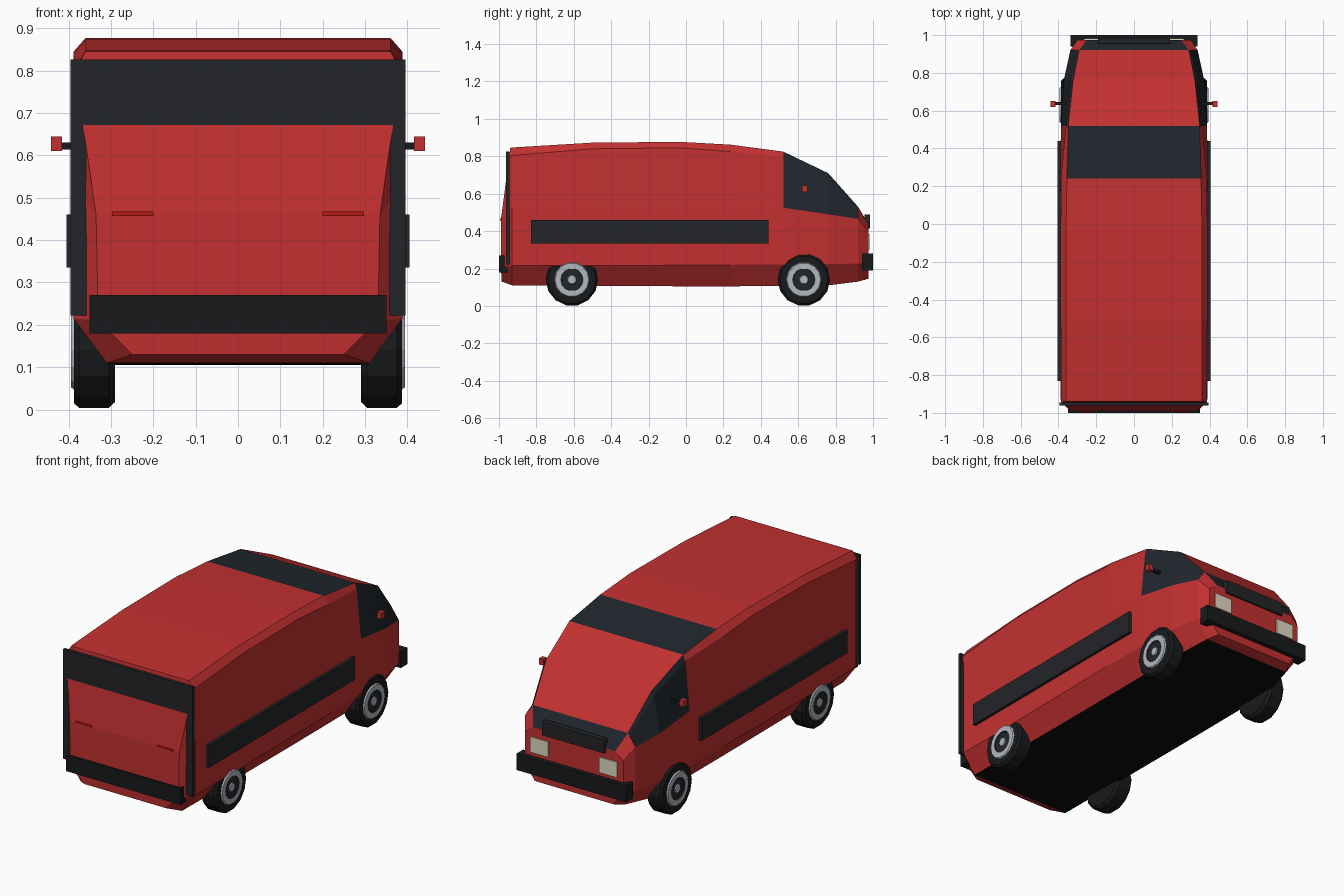
import bpy, bmesh
from math import cos, sin, pi

if "Cube" in bpy.data.objects:
    bpy.data.objects.remove(bpy.data.objects["Cube"])


def material(name, r, g, b):
    m = bpy.data.materials.new(name)
    m.diffuse_color = (r, g, b, 1)
    m.use_nodes = True
    m.node_tree.nodes["Principled BSDF"].inputs["Base Color"].default_value = m.diffuse_color
    return m


RED = material("red paint", 0.55, 0.03, 0.03)
GLASS = material("dark glass", 0.014, 0.02, 0.026)
BLACK = material("black underside", 0.004, 0.004, 0.005)
TRIM = material("dark trim", 0.017, 0.018, 0.021)
RUBBER = material("rubber", 0.009, 0.01, 0.011)
STEEL = material("wheel steel", 0.45, 0.48, 0.52)
LAMP = material("headlight", 0.75, 0.7, 0.55)
TAIL = material("tail light", 0.45, 0.01, 0.005)


def finish(bm, name, mats):
    bmesh.ops.recalc_face_normals(bm, faces=bm.faces)
    me = bpy.data.meshes.new(name)
    bm.to_mesh(me)
    bm.free()
    for m in mats:
        me.materials.append(m)
    ob = bpy.data.objects.new(name, me)
    bpy.context.collection.objects.link(ob)
    return ob


def box(name, x, y, z, mat):
    bm = bmesh.new()
    bmesh.ops.create_cube(bm, size=1)
    for v in bm.verts:
        for i, (a, b) in enumerate((x, y, z)):
            v.co[i] = a if v.co[i] < 0 else b
    return finish(bm, name, [mat])


def box_pair(name, x, y, z, mat):
    box(name + "_right", x, y, z, mat)
    box(name + "_left", (-x[1], -x[0]), y, z, mat)


# Body: lofted half sections, from sill bottom up to roof edge
def section(y, bottom, lower, belt, upper, roof):
    return [(x, y, z) for x, z in (bottom, lower, belt, upper, roof)]


stations = [
    [(.25, -.985, .13), (.33, -.99, .21), (.335, -.99, .46), (.385, -.945, .80), (.36, -.94, .845)],
    section(-.93, (.31, .11), (.388, .215), (.388, .525), (.386, .805), (.36, .847)),
    section(-.5, (.31, .107), (.388, .215), (.39, .525), (.388, .84), (.36, .873)),
    section(-.03, (.31, .105), (.39, .218), (.39, .525), (.388, .845), (.36, .877)),
    section(.24, (.31, .105), (.39, .22), (.39, .525), (.387, .825), (.355, .862)),
    section(.52, (.31, .106), (.385, .222), (.387, .525), (.36, .795), (.348, .825)),
    section(.76, (.30, .11), (.372, .224), (.372, .49), (.335, .685), (.322, .71)),
    section(.92, (.27, .13), (.337, .226), (.337, .465), (.30, .515), (.29, .53)),
    section(.975, (.24, .145), (.30, .228), (.30, .40), (.27, .425), (.25, .44)),
]
bm = bmesh.new()
R = [[bm.verts.new(p) for p in s] for s in stations]
L = [[bm.verts.new((-x, y, z)) for x, y, z in s] for s in stations]
for k in range(len(stations) - 1):
    for S in (R, L):
        for i in range(4):
            f = bm.faces.new((S[k][i], S[k + 1][i], S[k + 1][i + 1], S[k][i + 1]))
            f.material_index = int(k in (5, 6) and i >= 2)      # side windows
    roof = bm.faces.new((R[k][4], R[k + 1][4], L[k + 1][4], L[k][4]))
    roof.material_index = int(k in (4, 7))                      # roof band and nose panel
    floor = bm.faces.new((R[k][0], R[k + 1][0], L[k + 1][0], L[k][0]))
    floor.material_index = 2 if 0 < k < 7 else 0
for k in (0, -1):
    for i in range(4):
        bm.faces.new((R[k][i], R[k][i + 1], L[k][i + 1], L[k][i]))
finish(bm, "van_body", [RED, GLASS, BLACK])

# Trim, bumpers and lights
box("tailgate_frame", (-.395, .395), (-.962, -.945), (.222, .826), TRIM)
box("rear_bumper", (-.35, .35), (-1.0, -.955), (.18, .27), RUBBER)
box("front_bumper", (-.335, .335), (.94, 1.0), (.19, .28), RUBBER)
box("nose_grille", (-.19, .19), (.955, .985), (.415, .49), TRIM)
box_pair("side_strip", (.38, .405), (-.83, .44), (.335, .46), TRIM)
box_pair("headlight", (.155, .265), (.96, .981), (.30, .385), LAMP)
box_pair("tail_light", (.20, .297), (-.994, -.98), (.457, .467), TAIL)
box_pair("mirror_arm", (.34, .416), (.63, .645), (.614, .63), RUBBER)
box_pair("mirror_head", (.415, .442), (.62, .65), (.61, .644), RED)


# Wheels: lathed profile (x, radius, material of the strip that follows)
def wheel(name, side, y):
    profile = [(.29, .0, 0), (.29, .125, 0), (.305, .14, 0), (.375, .14, 0), (.387, .128, 0),
               (.387, .095, 1), (.394, .09, 1), (.394, .06, 2), (.388, .058, 2),
               (.388, .025, 1), (.393, .022, 1), (.393, .0, 1)]
    n = 14
    bm = bmesh.new()
    rings = []
    for x, r, _ in profile:
        count = n if r else 1
        rings.append([bm.verts.new((side * x, y + r * sin(2 * pi * (j + .5) / n),
                                    .14 - r * cos(2 * pi * (j + .5) / n))) for j in range(count)])
    for (a, b), p in zip(zip(rings, rings[1:]), profile):
        for j in range(n):
            corners = [a[j % len(a)], a[(j + 1) % len(a)], b[(j + 1) % len(b)], b[j % len(b)]]
            f = bm.faces.new(list(dict.fromkeys(corners)))
            f.material_index = p[2]
    ob = finish(bm, name, [RUBBER, STEEL, TRIM])
    return ob


for side, label in ((1, "right"), (-1, "left")):
    wheel("front_wheel_" + label, side, .63)
    wheel("rear_wheel_" + label, side, -.61)
